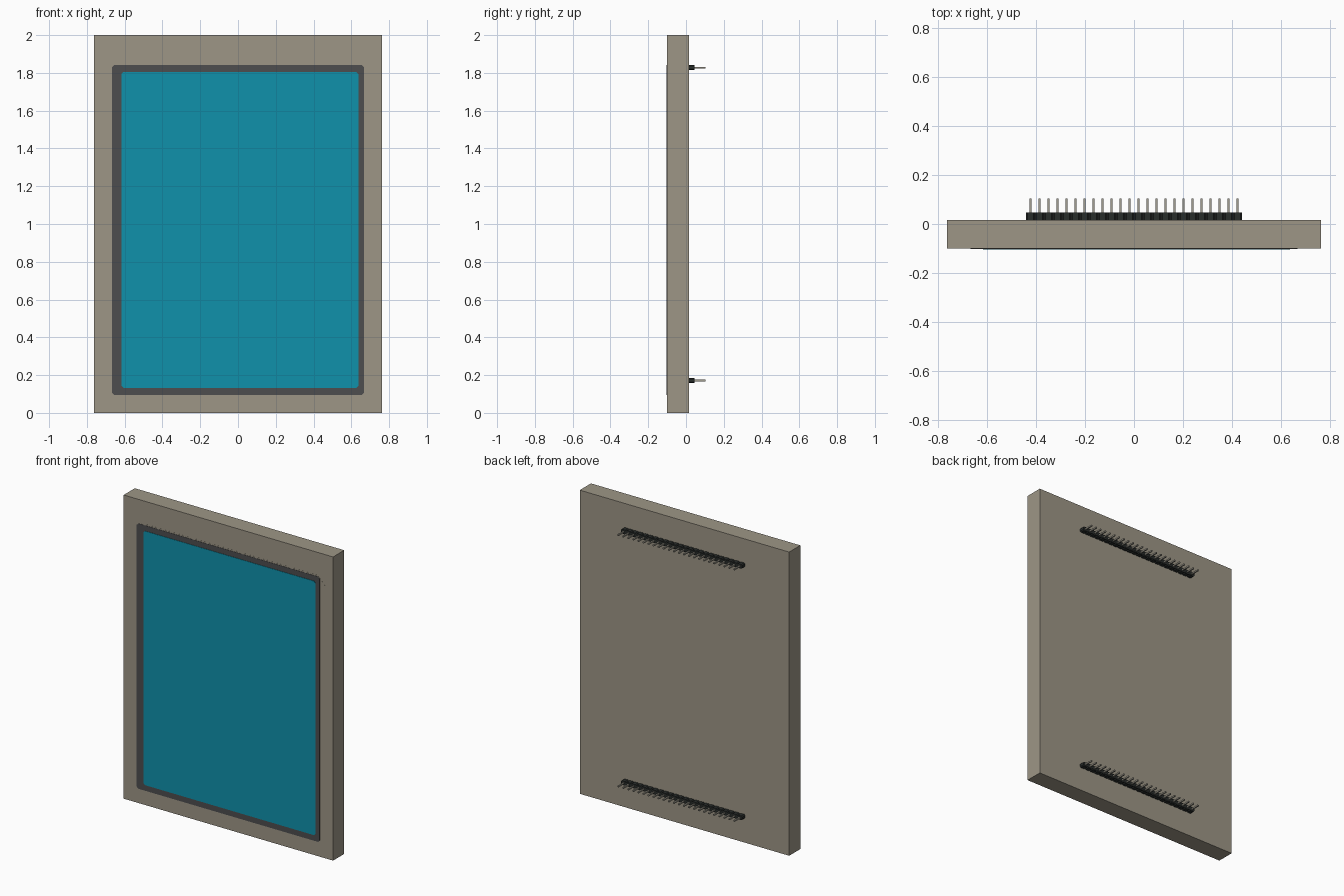
import bpy, bmesh
from mathutils import Vector

if "Cube" in bpy.data.objects:
    bpy.data.objects.remove(bpy.data.objects["Cube"])


def material(name, rgb):
    m = bpy.data.materials.new(name)
    m.diffuse_color = (*rgb, 1)
    m.use_nodes = True
    m.node_tree.nodes["Principled BSDF"].inputs["Base Color"].default_value = m.diffuse_color
    return m


TAUPE = material("taupe casing", (0.337, 0.305, 0.240))
CHARCOAL = material("charcoal bezel", (0.075, 0.075, 0.078))
TEAL = material("teal screen", (0.005, 0.285, 0.407))
BLACK = material("black plastic", (0.022, 0.026, 0.024))
METAL = material("pin metal", (0.37, 0.35, 0.29))


def add_prism(bm, outline, y0, y1):
    """Extrude an (x, z) outline from y0 to y1."""
    face = bm.faces.new([bm.verts.new((x, y0, z)) for x, z in outline])
    new = bmesh.ops.extrude_face_region(bm, geom=[face])["geom"]
    verts = [v for v in new if isinstance(v, bmesh.types.BMVert)]
    bmesh.ops.translate(bm, verts=verts, vec=Vector((0, y1 - y0, 0)))


def finish(bm, name, mat):
    bmesh.ops.recalc_face_normals(bm, faces=bm.faces)
    mesh = bpy.data.meshes.new(name)
    bm.to_mesh(mesh)
    bm.free()
    mesh.materials.append(mat)
    ob = bpy.data.objects.new(name, mesh)
    bpy.context.collection.objects.link(ob)
    return ob


def cut_rect(x0, x1, z0, z1, c):
    """Rectangle with small cut corners."""
    if c == 0:
        return [(x0, z0), (x1, z0), (x1, z1), (x0, z1)]
    return [(x0 + c, z0), (x1 - c, z0), (x1, z0 + c), (x1, z1 - c),
            (x1 - c, z1), (x0 + c, z1), (x0, z1 - c), (x0, z0 + c)]


def plate(name, rect, corner, y0, y1, mat):
    bm = bmesh.new()
    add_prism(bm, cut_rect(*rect, corner), y0, y1)
    return finish(bm, name, mat)


# Casing and the layered display on its front
BACK = 0.016
plate("casing", (-0.763, 0.763, 0, 2), 0, -0.100, BACK, TAUPE)
plate("front_panel", (-0.71, 0.72, 0.09, 1.85), 0.07, -0.1006, -0.095, TAUPE)
plate("bezel", (-0.667, 0.667, 0.095, 1.842), 0.012, -0.1022, -0.095, CHARCOAL)
plate("screen", (-0.617, 0.638, 0.133, 1.806), 0.012, -0.1045, -0.098, TEAL)

# Two pin headers on the back: notched housings and square pins
COUNT, PITCH = 24, 0.0368
HALF, PIN = 0.014, 0.0045
for label, z in (("lower", 0.172), ("upper", 1.828)):
    housing, pins = bmesh.new(), bmesh.new()
    left, right = [], []
    for i in range(COUNT):
        x = (i - (COUNT - 1) / 2) * PITCH
        x0, x1, c = x - PITCH / 2, x + PITCH / 2, 0.006
        add_prism(pins, cut_rect(x - PIN, x + PIN, z - PIN, z + PIN, 0),
                  BACK + 0.01, 0.1045)
        # Bottom and top runs of the notched outline
        left += [(x0, z - HALF + c), (x0 + c, z - HALF), (x1 - c, z - HALF)]
        right += [(x0, z + HALF - c), (x0 + c, z + HALF), (x1 - c, z + HALF)]
    end = COUNT * PITCH / 2
    left.append((end, z - HALF + c))
    right.append((end, z + HALF - c))
    add_prism(housing, left + right[::-1], BACK - 0.002, 0.046)
    finish(housing, label + "_header_housing", BLACK)
    finish(pins, label + "_header_pins", METAL)
